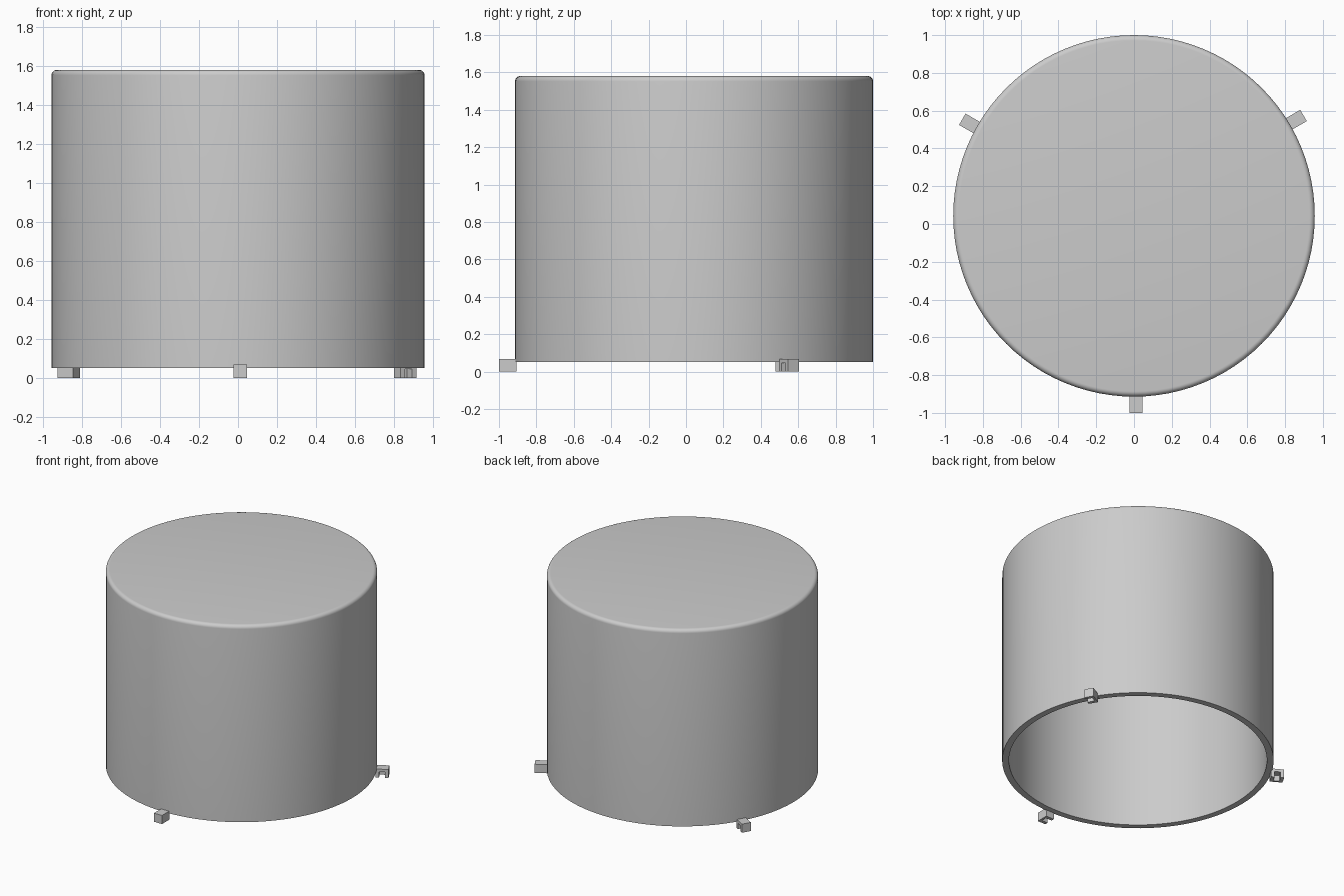
import bpy, bmesh, math
from mathutils import Matrix, Vector

cube = bpy.data.objects.get("Cube")
if cube:
    bpy.data.objects.remove(cube, do_unlink=True)

grey = bpy.data.materials.new("plain grey")
grey.use_nodes = True
colour = (0.6, 0.6, 0.6, 1)
grey.diffuse_color = colour
grey.node_tree.nodes["Principled BSDF"].inputs["Base Color"].default_value = colour

CENTRE_Y = 0.043
RADIUS, INNER = 0.957, 0.91
BOTTOM, TOP, WALL, ROUND = 0.05, 1.58, 0.045, 0.028


def add_object(name, bm):
    bmesh.ops.recalc_face_normals(bm, faces=bm.faces)
    mesh = bpy.data.meshes.new(name)
    bm.to_mesh(mesh)
    bm.free()
    mesh.materials.append(grey)
    obj = bpy.data.objects.new(name, mesh)
    bpy.context.collection.objects.link(obj)
    return obj


def box(name, low, high):
    low, high = Vector(low), Vector(high)
    bm = bmesh.new()
    bmesh.ops.create_cube(bm, size=1, matrix=Matrix.Translation((low + high) / 2)
                          @ Matrix.Diagonal((*(high - low), 1)))
    return add_object(name, bm)


# Hollow cover: open below, closed top with a rounded rim
profile = [(0, TOP - WALL), (INNER, TOP - WALL), (INNER, BOTTOM), (RADIUS, BOTTOM)]
for i in range(7):
    a = math.pi / 2 * i / 6
    profile.append((RADIUS - ROUND + ROUND * math.cos(a), TOP - ROUND + ROUND * math.sin(a)))
profile.append((0, TOP))
bm = bmesh.new()
verts = [bm.verts.new((r, 0, z)) for r, z in profile]
edges = [bm.edges.new(pair) for pair in zip(verts, verts[1:])]
bmesh.ops.spin(bm, geom=verts + edges, cent=(0, 0, 0), axis=(0, 0, 1),
               angle=math.tau, steps=96, use_merge=True)
bmesh.ops.remove_doubles(bm, verts=bm.verts, dist=1e-5)
cover = add_object("cover", bm)
cover.location.y = CENTRE_Y
bpy.context.view_layer.objects.active = cover
cover.select_set(True)
bpy.ops.object.shade_smooth_by_angle(angle=math.radians(35))

# Clip: small block, slotted from below and from one side
clip = box("front_clip", (0.95, -0.023, 0), (1.043, 0.046, 0.067))
slot = box("clip_slot", (0.975, -0.05, -0.02), (1.018, 0.03, 0.045))
slot.hide_render = True
cut = clip.modifiers.new("slot", "BOOLEAN")
cut.operation = "DIFFERENCE"
cut.object = slot
bpy.context.view_layer.update()
clip_mesh = bpy.data.meshes.new_from_object(
    clip.evaluated_get(bpy.context.evaluated_depsgraph_get()))
clip.modifiers.clear()
clip.data = clip_mesh
bpy.data.objects.remove(slot, do_unlink=True)

# Three clips evenly spaced around the rim
left_clip = bpy.data.objects.new("back_left_clip", clip_mesh)
right_clip = bpy.data.objects.new("back_right_clip", clip_mesh)
for obj, angle in ((clip, -90), (left_clip, 30), (right_clip, 150)):
    if obj is not clip:
        bpy.context.collection.objects.link(obj)
    obj.location.y = CENTRE_Y
    obj.rotation_euler.z = math.radians(angle)
